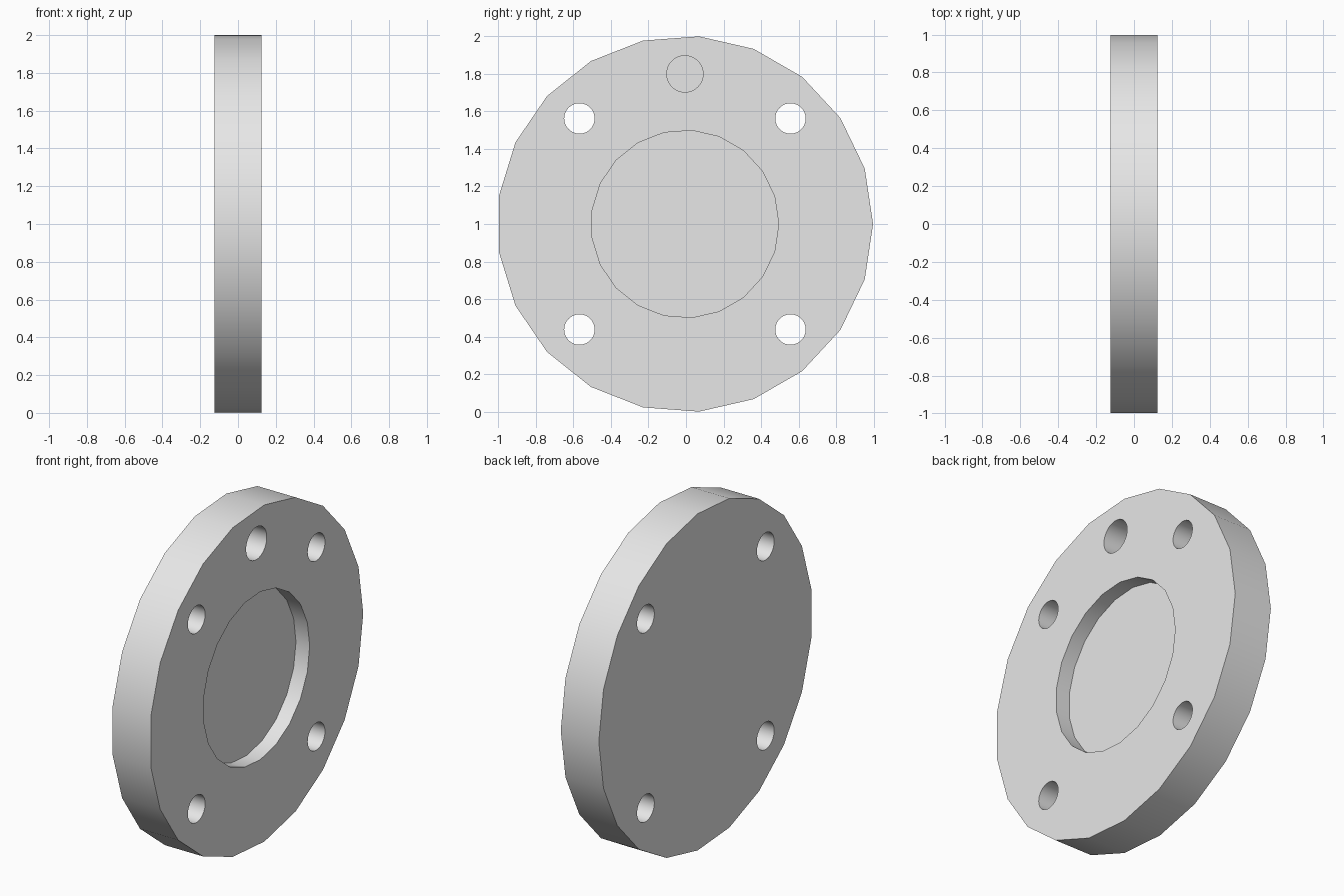
import bpy
import bmesh
import math
from mathutils import Matrix

cube = bpy.data.objects.get("Cube")
if cube:
    bpy.data.objects.remove(cube, do_unlink=True)

CENTRE_Y = -0.0056
HALF = 0.125           # half the plate thickness
OVERSHOOT = 0.1        # cutters reach past the faces

grey = bpy.data.materials.new("light_grey")
grey.use_nodes = True
grey.diffuse_color = (0.8, 0.8, 0.8, 1)
grey.node_tree.nodes["Principled BSDF"].inputs["Base Color"].default_value = (0.8, 0.8, 0.8, 1)


def disc(name, radius, sides, x0, x1, y=0.0, z=0.0):
    """Cylinder along x from x0 to x1, with a vertex towards +y."""
    bm = bmesh.new()
    place = Matrix.Translation(((x0 + x1) / 2, y + CENTRE_Y, z + 1))
    bmesh.ops.create_cone(bm, cap_ends=True, segments=sides, radius1=radius,
                          radius2=radius, depth=x1 - x0,
                          matrix=place @ Matrix.Rotation(math.pi / 2, 4, "Y"))
    mesh = bpy.data.meshes.new(name)
    bm.to_mesh(mesh)
    bm.free()
    mesh.materials.append(grey)
    obj = bpy.data.objects.new(name, mesh)
    bpy.context.collection.objects.link(obj)
    return obj


# Flange plate
plate = disc("flange_plate", 1.0028, 21, -HALF, HALF)

# Shallow round recess and blind pin hole, open on the +x face
end = HALF + OVERSHOOT
cutters = [disc("recess_cutter", 0.5, 21, HALF - 0.09, end),
           disc("pin_hole_cutter", 0.097, 48, HALF - 0.19, end, z=0.8)]

# Four bolt holes right through
for sy in (-1, 1):
    for sz in (-1, 1):
        cutters.append(disc("bolt_hole_cutter", 0.081, 48, -end, end,
                            sy * 0.5625, sz * 0.5625))

# Cut the openings, then discard the cutters
for cutter in cutters:
    cutter.hide_render = True
    cut = plate.modifiers.new(cutter.name, "BOOLEAN")
    cut.operation = "DIFFERENCE"
    cut.solver = "EXACT"
    cut.object = cutter
bpy.context.view_layer.update()
graph = bpy.context.evaluated_depsgraph_get()
result = bpy.data.meshes.new_from_object(plate.evaluated_get(graph))
plate.modifiers.clear()
plate.data = result
for cutter in cutters:
    bpy.data.objects.remove(cutter, do_unlink=True)

# Smooth rims with sharp face edges
bpy.ops.object.select_all(action="DESELECT")
plate.select_set(True)
bpy.context.view_layer.objects.active = plate
bpy.ops.object.shade_smooth_by_angle(angle=math.radians(30))
